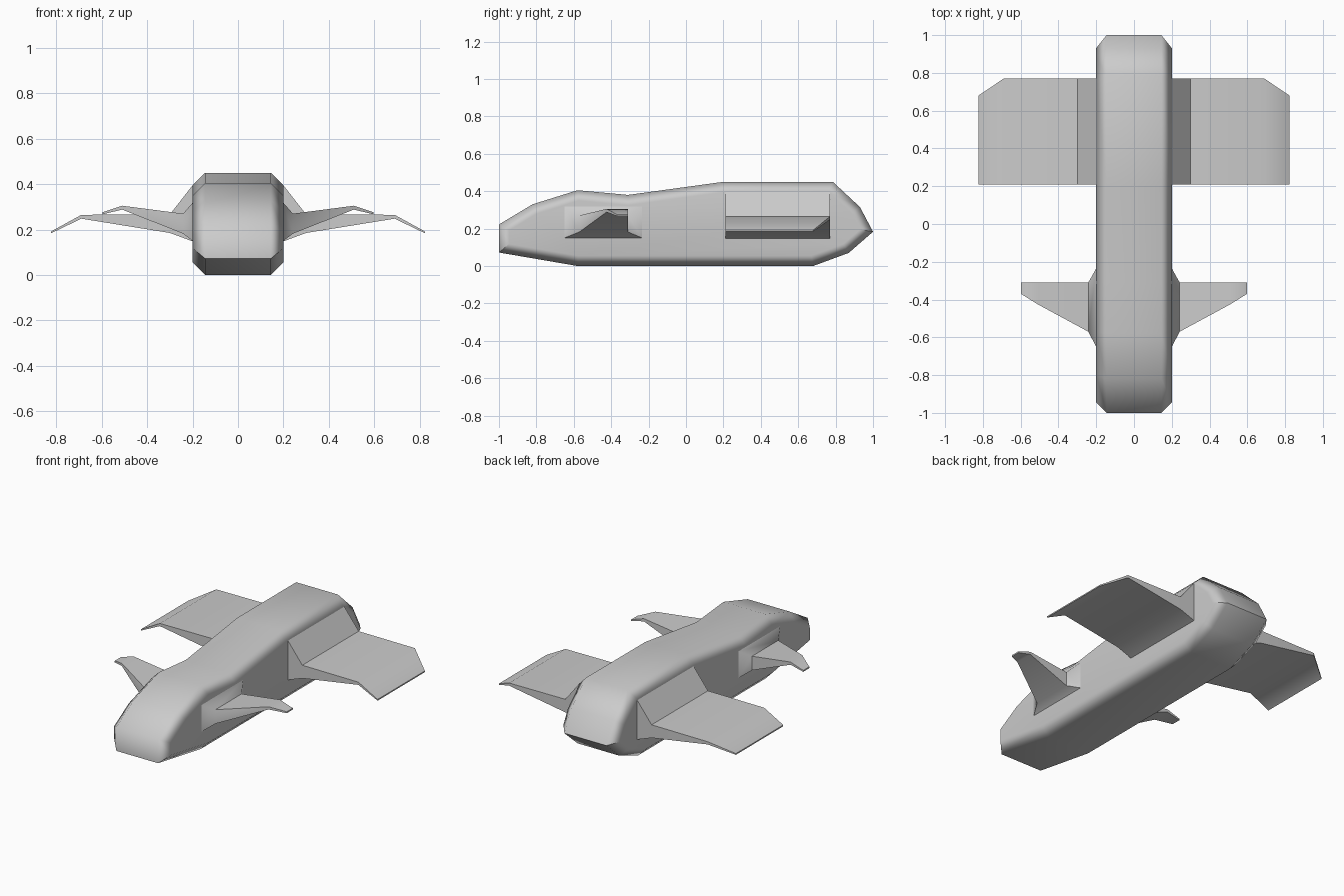
import bpy, bmesh

if "Cube" in bpy.data.objects:
    bpy.data.objects.remove(bpy.data.objects["Cube"])


def finish(name, bm, mirror=False):
    bmesh.ops.recalc_face_normals(bm, faces=bm.faces)
    mesh = bpy.data.meshes.new(name)
    bm.to_mesh(mesh)
    bm.free()
    ob = bpy.data.objects.new(name, mesh)
    bpy.context.collection.objects.link(ob)
    bpy.ops.object.select_all(action='DESELECT')
    ob.select_set(True)
    bpy.context.view_layer.objects.active = ob
    bpy.ops.object.shade_smooth_by_angle(angle=0.87)
    if mirror:
        ob.modifiers.new("mirror", 'MIRROR').use_clip = False
    wn = ob.modifiers.new("weighted", 'WEIGHTED_NORMAL')
    wn.keep_sharp = True
    return ob


def wing(name, stations):
    """Loft (x, y front, y back, z bottom, z top) sections, open at the root."""
    bm = bmesh.new()
    rings = [[bm.verts.new((x, y, z)) for y, z in
              ((y0, zb), (y1, zb), (y1, zt), (y0, zt))]
             for x, y0, y1, zb, zt in stations]
    for a, b in zip(rings, rings[1:]):
        for i in range(4):
            j = (i + 1) % 4
            bm.faces.new((a[i], a[j], b[j], b[i]))
    bm.faces.new(rings[-1])
    return finish(name, bm, mirror=True)


# Fuselage: side profile extruded across, flanks inset outward as chamfers
profile = [(-1, .072), (-1, .222), (-.82, .33), (-.58, .405), (-.31, .38),
           (.2, .45), (.785, .45), (.93, .315), (1, .183), (.87, .07),
           (.68, 0), (-.58, 0)]
bm = bmesh.new()
left = [bm.verts.new((-.145, y, z)) for y, z in profile]
right = [bm.verts.new((.145, y, z)) for y, z in profile]
n = len(profile)
for i in range(n):
    j = (i + 1) % n
    bm.faces.new((left[i], left[j], right[j], right[i]))
caps = [bm.faces.new(left), bm.faces.new(right)]
bmesh.ops.recalc_face_normals(bm, faces=bm.faces)
bmesh.ops.inset_individual(bm, faces=caps, thickness=.055, depth=.055,
                           use_even_offset=True)
finish("fuselage", bm)

# Rear main wings with drooped, clipped tips
wing("rear_wings", [(.2, .21, .77, .148, .395), (.3, .21, .77, .185, .267),
                    (.69, .21, .77, .248, .265), (.823, .21, .68, .184, .192)])

# Small swept front wings with flared roots
wing("front_wings", [(.2, -.65, -.235, .15, .318), (.242, -.57, -.31, .182, .27),
                     (.51, -.425, -.31, .288, .305), (.598, -.37, -.31, .267, .276)])
